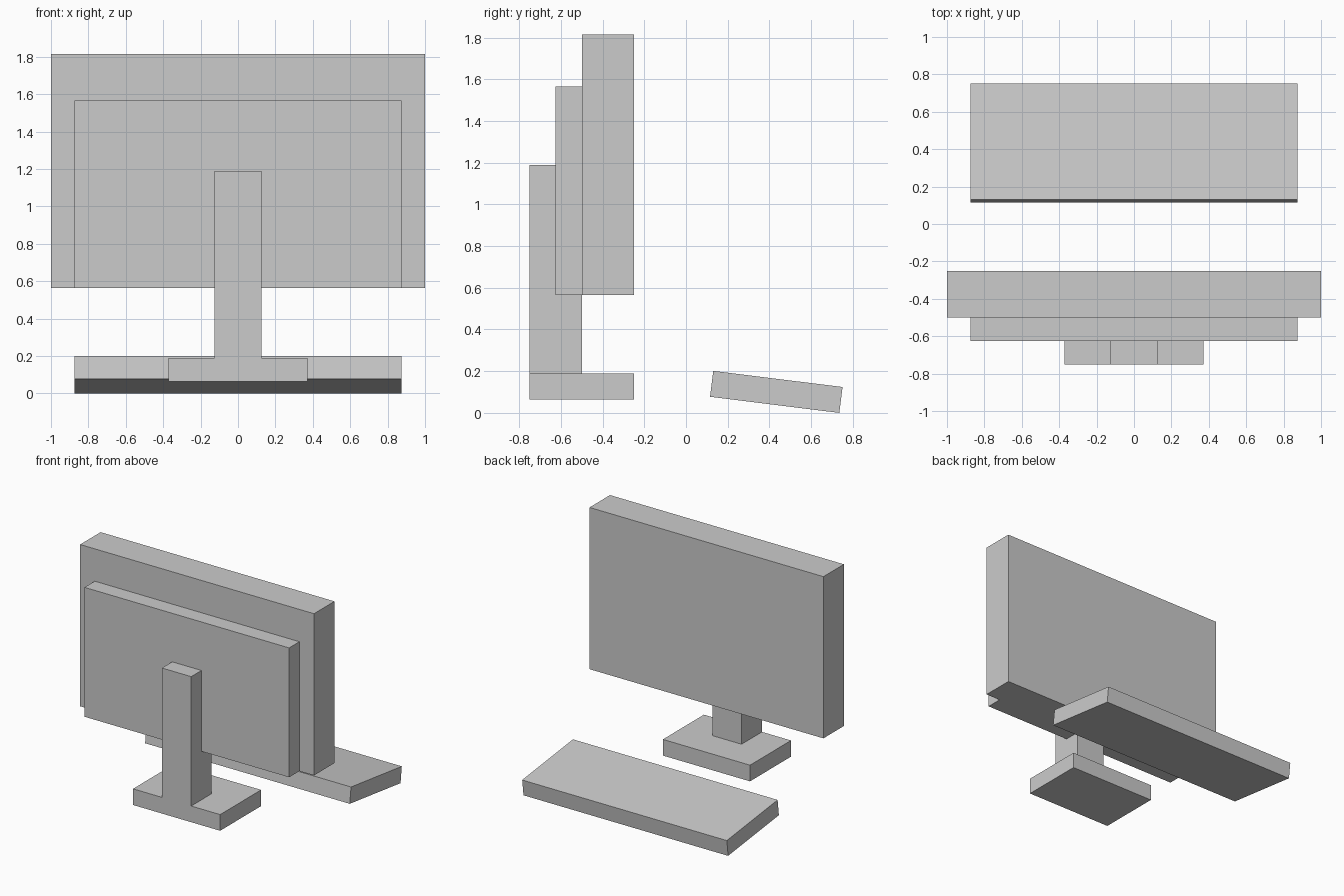
import bpy
from math import radians

if "Cube" in bpy.data.objects:
    bpy.data.objects.remove(bpy.data.objects["Cube"])


def box(name, x, y, z, tilt=0.0):
    """Box centred on x = 0: full width x, (min, max) ranges for y and z."""
    bpy.ops.mesh.primitive_cube_add(
        size=1,
        location=(0, sum(y) / 2, sum(z) / 2),
        rotation=(radians(tilt), 0, 0))
    ob = bpy.context.object
    ob.name = name
    ob.scale = (x, y[1] - y[0], z[1] - z[0])
    return ob


# Monitor: screen slab and narrower rear housing
box("screen", 2.0, (-0.5, -0.25), (0.565, 1.815))
box("rear_housing", 1.75, (-0.625, -0.5), (0.565, 1.565))

# Stand: upright post on a flat foot
box("stand_post", 0.25, (-0.75, -0.5), (0.19, 1.19))
box("stand_foot", 0.745, (-0.75, -0.25), (0.065, 0.19))

# Keyboard slab, tilted so the edge nearest the screen is raised
box("keyboard", 1.75, (0.1205, 0.7455), (0.0382, 0.1632), tilt=-7.1)
